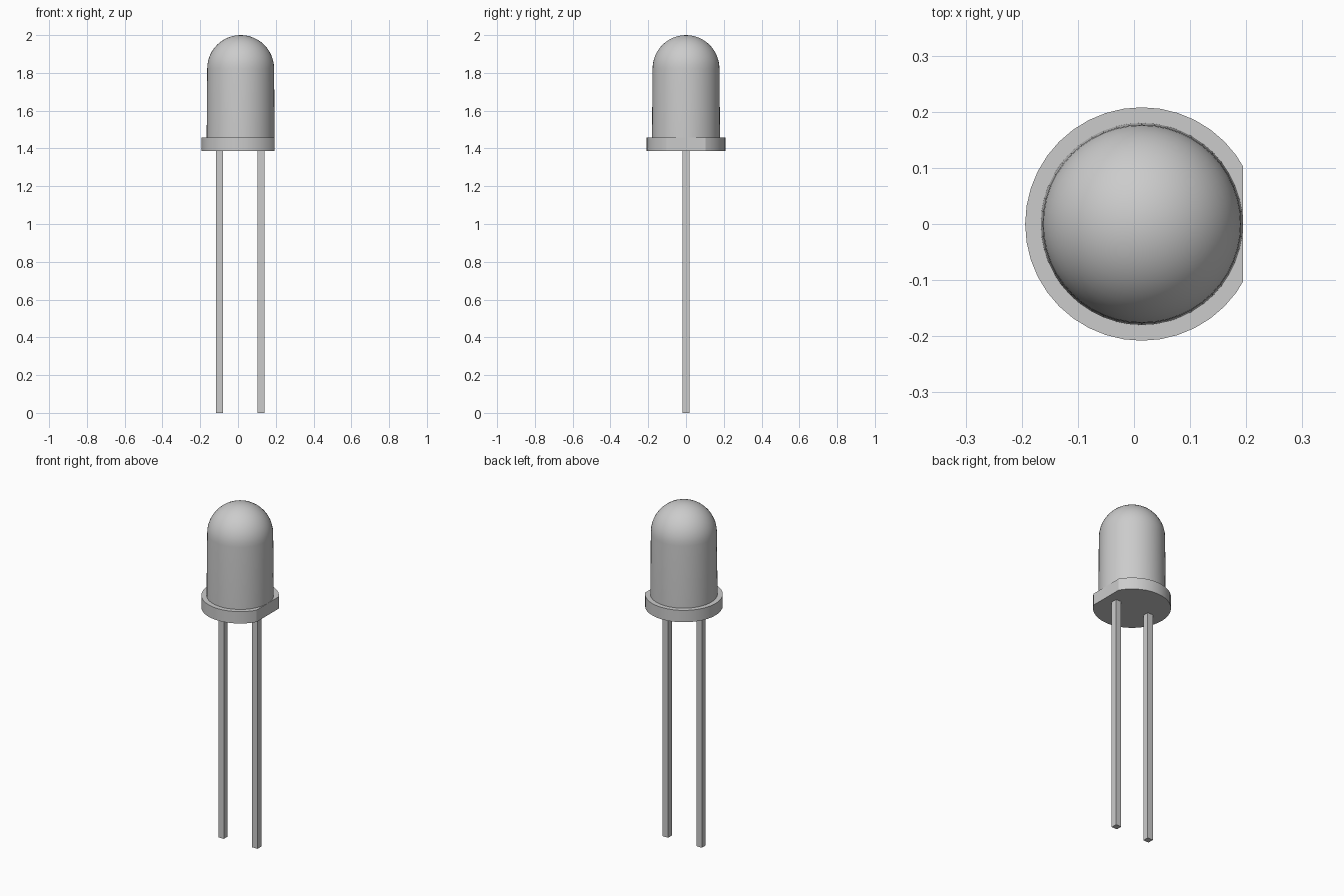
import bpy, bmesh
from math import cos, sin, pi, radians
from mathutils import Vector

cube = bpy.data.objects.get("Cube")
if cube:
    bpy.data.objects.remove(cube, do_unlink=True)

AXIS_X = 0.014
RIM_BASE, RIM_TOP = 1.387, 1.457
FLAT_X = 0.194

grey = bpy.data.materials.new("plain grey")
grey.use_nodes = True
colour = (0.6, 0.6, 0.6, 1)
grey.diffuse_color = colour
grey.node_tree.nodes["Principled BSDF"].inputs["Base Color"].default_value = colour


def finish(name, bm, smooth=True):
    bmesh.ops.recalc_face_normals(bm, faces=bm.faces)
    mesh = bpy.data.meshes.new(name)
    bm.to_mesh(mesh)
    bm.free()
    mesh.materials.append(grey)
    obj = bpy.data.objects.new(name, mesh)
    bpy.context.collection.objects.link(obj)
    if smooth:
        bpy.ops.object.select_all(action='DESELECT')
        obj.select_set(True)
        bpy.context.view_layer.objects.active = obj
        bpy.ops.object.shade_smooth_by_angle(angle=radians(30))
    return obj


# Domed lens: slightly tapered wall ending in a hemisphere, spun about its axis
bm = bmesh.new()
radius, dome_z = 0.177, 1.823
profile = [(0.18, RIM_TOP)]
profile += [(radius * cos(i * pi / 24), dome_z + radius * sin(i * pi / 24)) for i in range(12)]
profile.append((0, dome_z + radius))
verts = [bm.verts.new((AXIS_X + r, 0, z)) for r, z in profile]
edges = [bm.edges.new(pair) for pair in zip(verts, verts[1:])]
bmesh.ops.spin(bm, geom=verts + edges, cent=(AXIS_X, 0, 0), axis=(0, 0, 1),
               angle=2 * pi, steps=48)
bmesh.ops.remove_doubles(bm, verts=bm.verts, dist=0.0001)
finish("lens", bm)

# Rim disc with one side sliced flat
bm = bmesh.new()
bmesh.ops.create_circle(bm, cap_ends=True, segments=40, radius=0.208)
bmesh.ops.translate(bm, verts=bm.verts, vec=(AXIS_X, 0, RIM_BASE))
bmesh.ops.bisect_plane(bm, geom=bm.verts[:] + bm.edges[:] + bm.faces[:],
                       plane_co=(FLAT_X, 0, 0), plane_no=(1, 0, 0), clear_outer=True)
solid = bmesh.ops.extrude_face_region(bm, geom=bm.faces[:])
bmesh.ops.translate(bm, verts=[v for v in solid["geom"] if isinstance(v, bmesh.types.BMVert)],
                    vec=(0, 0, RIM_TOP - RIM_BASE))
finish("rim", bm)

# Two square wire legs
for name, x in (("right_leg", -0.098), ("left_leg", 0.122)):
    bm = bmesh.new()
    bmesh.ops.create_cube(bm, size=1)
    bmesh.ops.scale(bm, verts=bm.verts, vec=(0.036, 0.036, RIM_BASE))
    bmesh.ops.translate(bm, verts=bm.verts, vec=Vector((x, 0, RIM_BASE / 2)))
    finish(name, bm, smooth=False)
